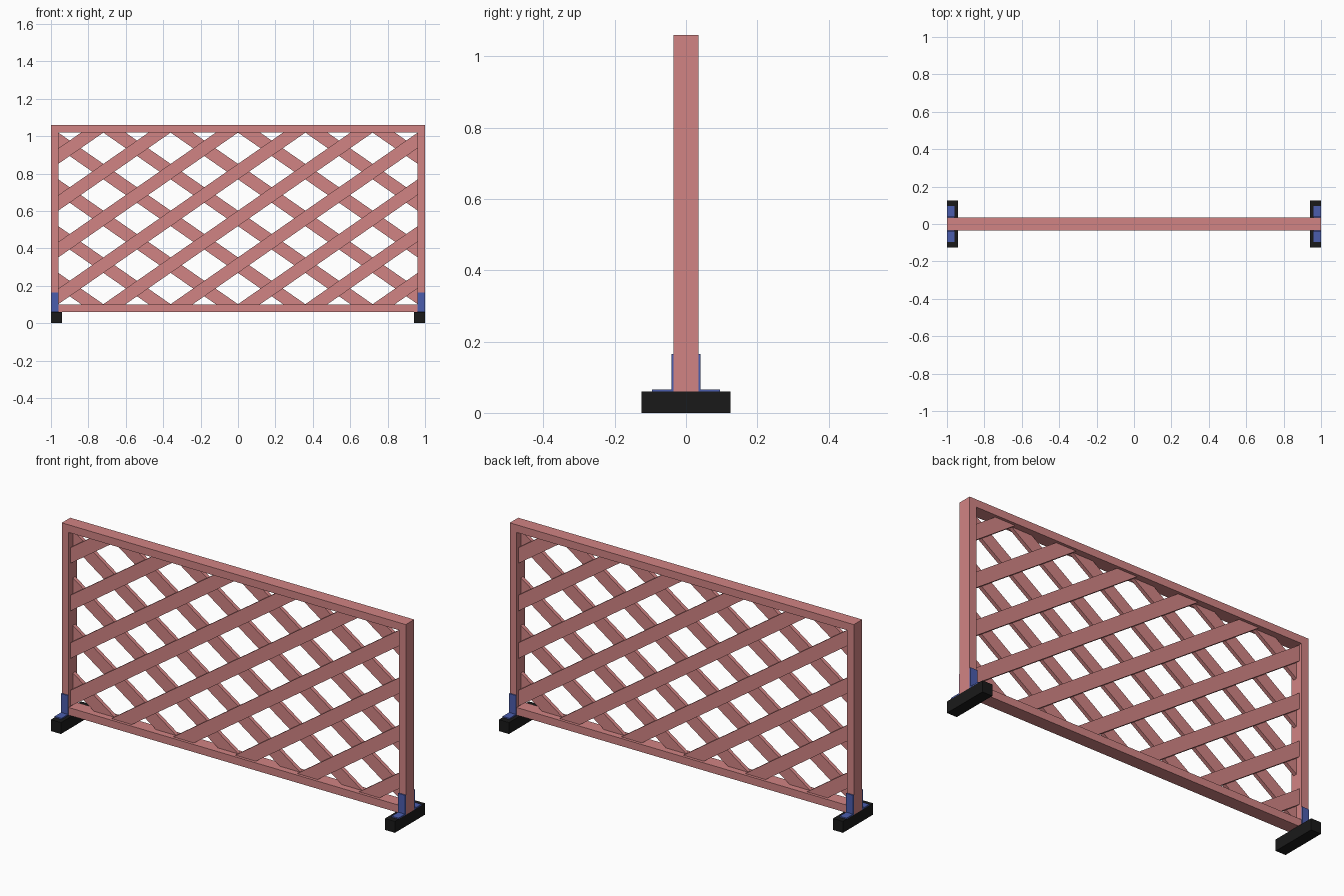
import bpy, bmesh, math
from mathutils import Matrix, Vector

if "Cube" in bpy.data.objects:
    bpy.data.objects.remove(bpy.data.objects["Cube"])


def material(name, rgb):
    m = bpy.data.materials.new(name)
    m.diffuse_color = (*rgb, 1)
    m.use_nodes = True
    m.node_tree.nodes["Principled BSDF"].inputs["Base Color"].default_value = m.diffuse_color
    return m


PINK = material("pink_paint", (0.64, 0.23, 0.23))
BLUE = material("blue_metal", (0.07, 0.11, 0.42))
BLACK = material("black_rubber", (0.01, 0.01, 0.01))

HALF_W, Z0, Z1, RAIL, HALF_D = 1.0, 0.06, 1.06, 0.04, 0.035
ZC = (Z0 + Z1) / 2


def finish(bm, name, mat):
    bmesh.ops.recalc_face_normals(bm, faces=bm.faces)
    me = bpy.data.meshes.new(name)
    bm.to_mesh(me)
    bm.free()
    me.materials.append(mat)
    ob = bpy.data.objects.new(name, me)
    bpy.context.collection.objects.link(ob)
    return ob


def add_box(bm, lo, hi, matrix=Matrix()):
    lo, hi = Vector(lo), Vector(hi)
    size = Matrix.Diagonal((*(hi - lo), 1))
    bmesh.ops.create_cube(bm, size=1, matrix=matrix @ Matrix.Translation((lo + hi) / 2) @ size)


def extrude_profile(name, mat, faces, direction):
    bm = bmesh.new()
    for pts in faces:
        bm.faces.new([bm.verts.new(p) for p in pts])
    bmesh.ops.remove_doubles(bm, verts=bm.verts, dist=1e-5)
    geom = bmesh.ops.extrude_face_region(bm, geom=bm.faces[:], use_keep_orig=True)["geom"]
    moved = [g for g in geom if isinstance(g, bmesh.types.BMVert)]
    bmesh.ops.translate(bm, verts=moved, vec=direction)
    return finish(bm, name, mat)


# Outer rectangular frame, one continuous ring
def rect(w, h):
    return [(sx * w, -HALF_D, ZC + sz * h) for sx, sz in ((-1, -1), (1, -1), (1, 1), (-1, 1))]


outer = rect(HALF_W, (Z1 - Z0) / 2)
inner = rect(HALF_W - RAIL, (Z1 - Z0) / 2 - RAIL)
ring = [(outer[i], outer[(i + 1) % 4], inner[(i + 1) % 4], inner[i]) for i in range(4)]
extrude_profile("frame", PINK, ring, (0, 2 * HALF_D, 0))

# Lattice: two crossing layers of slats, trimmed to the frame opening
PITCH_X, PITCH_Z, SLAT, THICK = 0.36, 0.25, 0.068, 0.02
ANGLE = math.atan2(PITCH_Z, PITCH_X)


def lattice_layer(name, sign, y0, y1):
    bm = bmesh.new()
    for k in range(-4, 5):
        m = (Matrix.Translation((0, 0, ZC + k * PITCH_Z))
             @ Matrix.Rotation(-sign * ANGLE, 4, 'Y'))
        add_box(bm, (-2, y0, -SLAT / 2), (2, y1, SLAT / 2), m)
    for co, no in (((HALF_W - RAIL, 0, 0), (1, 0, 0)), ((RAIL - HALF_W, 0, 0), (-1, 0, 0)),
                   ((0, 0, Z1 - RAIL), (0, 0, 1)), ((0, 0, Z0 + RAIL), (0, 0, -1))):
        geom = bm.verts[:] + bm.edges[:] + bm.faces[:]
        cut = bmesh.ops.bisect_plane(bm, geom=geom, dist=1e-6, plane_co=co, plane_no=no,
                                     clear_outer=True)["geom_cut"]
        edges = [e for e in cut if isinstance(e, bmesh.types.BMEdge)]
        bmesh.ops.holes_fill(bm, edges=edges, sides=0)
    finish(bm, name, PINK)


lattice_layer("lattice_front", 1, -THICK, 0)
lattice_layer("lattice_back", -1, 0, THICK)

# Feet and L-shaped brackets at both ends
bracket = [(HALF_D, Z0), (0.095, Z0), (0.095, 0.066), (0.041, 0.066), (0.041, 0.165), (HALF_D, 0.165)]
for side, sx in (("left", -1), ("right", 1)):
    bm = bmesh.new()
    xs = sorted((sx * HALF_W, sx * 0.942))
    add_box(bm, (xs[0], -0.125, 0), (xs[1], 0.125, Z0))
    finish(bm, f"{side}_foot", BLACK)
    for face, sy in (("front", -1), ("back", 1)):
        pts = [(sx * HALF_W, sy * y, z) for y, z in bracket]
        extrude_profile(f"{side}_{face}_bracket", BLUE, [pts], (-sx * RAIL, 0, 0))
